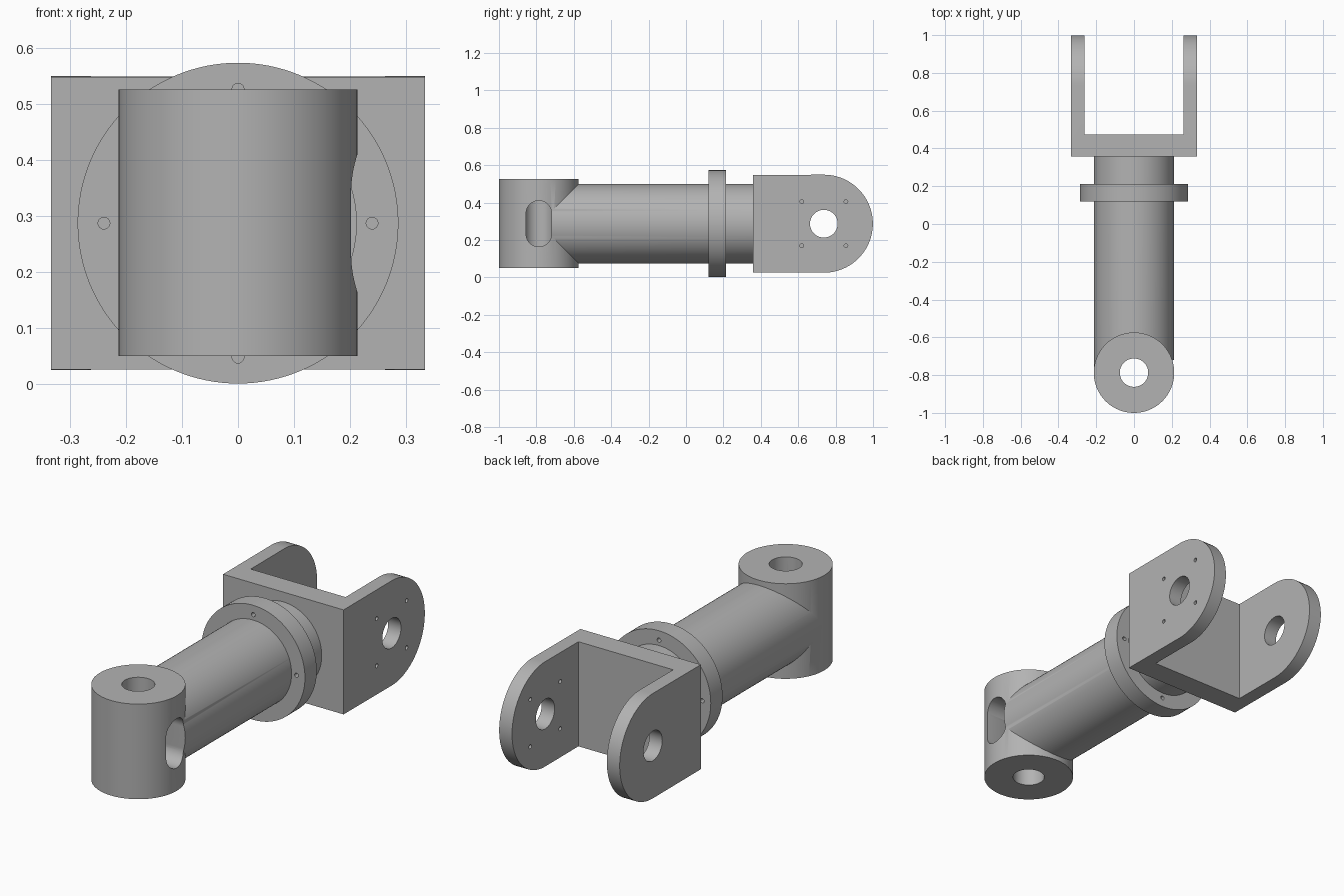
import bpy
import bmesh
import math
from mathutils import Matrix, Vector

cube = bpy.data.objects.get("Cube")
if cube:
    bpy.data.objects.remove(cube, do_unlink=True)

AXIS_Z = 0.287        # height of the arm's centre line
KNUCKLE_Y = -0.787
PIN_Y = 0.737

metal = bpy.data.materials.new("grey metal")
metal.use_nodes = True
grey = (0.45, 0.45, 0.45, 1)
metal.diffuse_color = grey
metal.node_tree.nodes["Principled BSDF"].inputs["Base Color"].default_value = grey


def add_object(name, bm):
    bmesh.ops.recalc_face_normals(bm, faces=bm.faces)
    mesh = bpy.data.meshes.new(name)
    bm.to_mesh(mesh)
    bm.free()
    mesh.materials.append(metal)
    obj = bpy.data.objects.new(name, mesh)
    bpy.context.collection.objects.link(obj)
    return obj


def cylinder(name, radius, start, end, segments=128):
    """Capped cylinder running between two points."""
    start, end = Vector(start), Vector(end)
    axis = end - start
    turn = axis.to_track_quat('Z', 'Y').to_matrix().to_4x4()
    bm = bmesh.new()
    bmesh.ops.create_cone(bm, cap_ends=True, segments=segments, radius1=radius,
                          radius2=radius, depth=axis.length,
                          matrix=Matrix.Translation((start + end) / 2) @ turn)
    return add_object(name, bm)


def prism_x(name, outline, x0, x1):
    """Extrude a (y, z) outline along x."""
    bm = bmesh.new()
    face = bm.faces.new([bm.verts.new((x0, y, z)) for y, z in outline])
    moved = bmesh.ops.extrude_face_region(bm, geom=[face])["geom"]
    verts = [v for v in moved if isinstance(v, bmesh.types.BMVert)]
    bmesh.ops.translate(bm, verts=verts, vec=(x1 - x0, 0, 0))
    return add_object(name, bm)


def arc(cy, cz, radius, start, end, steps=48):
    angles = [math.radians(start + (end - start) * i / steps) for i in range(steps + 1)]
    return [(cy + radius * math.cos(a), cz + radius * math.sin(a)) for a in angles]


def combine(obj, tools, operation):
    """Boolean each tool into the object, then discard the tool."""
    bpy.context.view_layer.objects.active = obj
    for tool in tools:
        mod = obj.modifiers.new(operation.title(), 'BOOLEAN')
        mod.operation = operation
        mod.solver = 'EXACT'
        mod.object = tool
        bpy.ops.object.modifier_apply(modifier=mod.name)
        bpy.data.objects.remove(tool, do_unlink=True)


def smooth(obj):
    bpy.ops.object.select_all(action='DESELECT')
    obj.select_set(True)
    bpy.context.view_layer.objects.active = obj
    bpy.ops.object.shade_smooth_by_angle(angle=math.radians(30))


# Arm: upright knuckle merged with the long tube
arm = cylinder("arm_and_knuckle", 0.213, (0, KNUCKLE_Y, 0.05), (0, KNUCKLE_Y, 0.525))
tube = cylinder("tube", 0.212, (0, KNUCKLE_Y, AXIS_Z), (0, 0.37, AXIS_Z))
combine(arm, [tube], 'UNION')

# Vertical pin bore and the rounded side slot that opens into it
bore = cylinder("bore_cutter", 0.075, (0, KNUCKLE_Y, -0.1), (0, KNUCKLE_Y, 0.7))
slot_outline = (arc(KNUCKLE_Y, AXIS_Z + 0.055, 0.068, 0, 180)
                + arc(KNUCKLE_Y, AXIS_Z - 0.055, 0.068, 180, 360))
slot = prism_x("slot_cutter", slot_outline, 0.02, 0.4)
combine(arm, [bore, slot], 'DIFFERENCE')
smooth(arm)

# Flange disc with four bolt holes
flange = cylinder("flange", 0.286, (0, 0.12, AXIS_Z), (0, 0.213, AXIS_Z))
bolt_holes = []
for dx, dz in ((1, 0), (-1, 0), (0, 1), (0, -1)):
    x, z = 0.239 * dx, AXIS_Z + 0.239 * dz
    bolt_holes.append(cylinder("bolt_cutter", 0.0105, (x, 0, z), (x, 0.3, z), 24))
combine(flange, bolt_holes, 'DIFFERENCE')
smooth(flange)

# Yoke: round-ended block hollowed into a fork
yoke_outline = [(0.358, 0.026)] + arc(PIN_Y, AXIS_Z, 0.262, -90, 90) + [(0.358, 0.548)]
yoke = prism_x("fork_yoke", yoke_outline, -0.333, 0.333)
gap = prism_x("gap_cutter", [(0.475, -0.2), (1.2, -0.2), (1.2, 0.8), (0.475, 0.8)],
              -0.262, 0.262)
pin = cylinder("pin_cutter", 0.074, (-0.5, PIN_Y, AXIS_Z), (0.5, PIN_Y, AXIS_Z), 64)
cutters = [gap, pin]

# Four small screw holes in the left fork plate only
for sy in (-1, 1):
    for sz in (-1, 1):
        y, z = PIN_Y + 0.118 * sy, AXIS_Z + 0.118 * sz
        cutters.append(cylinder("screw_cutter", 0.01, (0.2, y, z), (0.5, y, z), 24))
combine(yoke, cutters, 'DIFFERENCE')
smooth(yoke)
